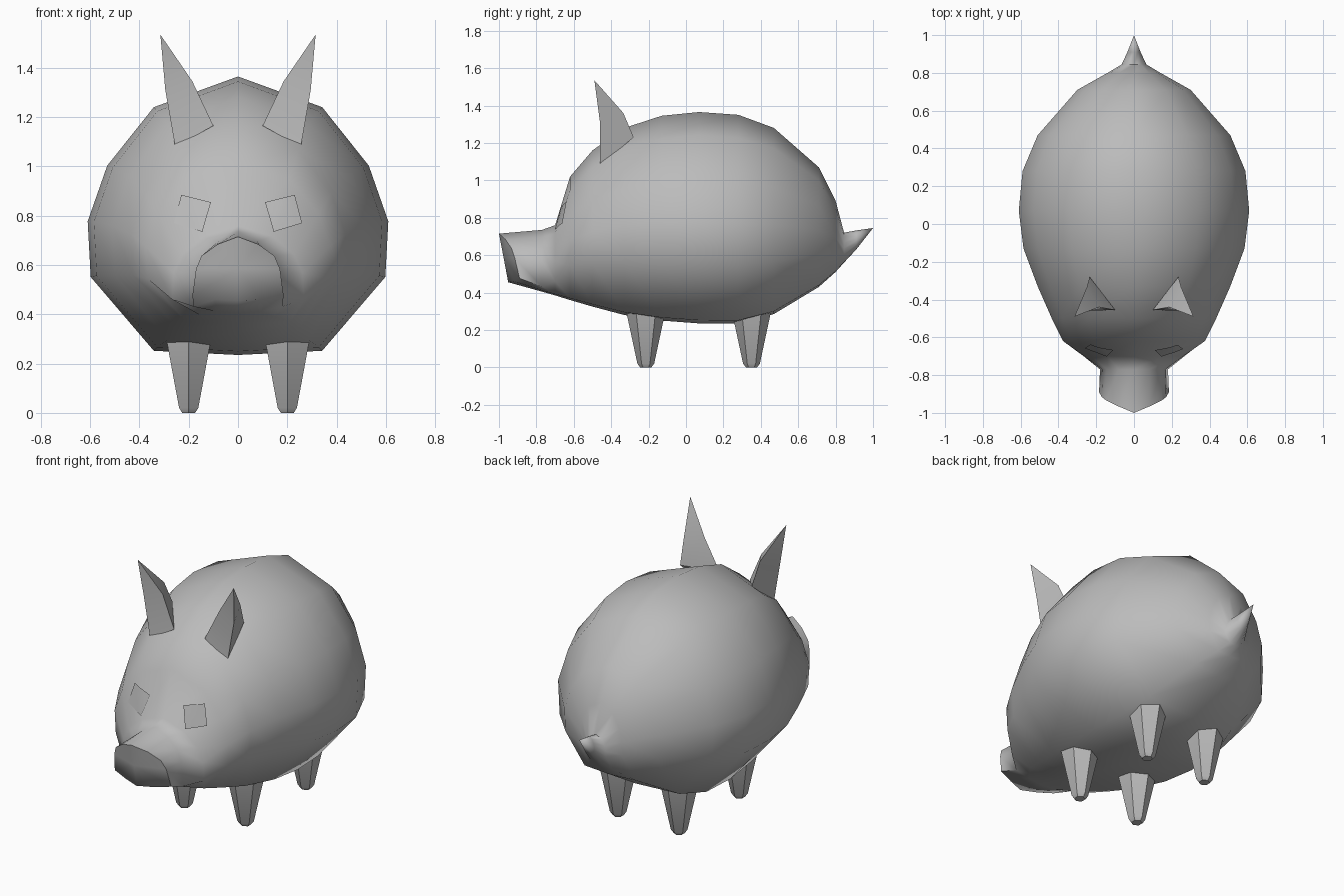
import bpy, math
from mathutils import Vector
from mathutils.bvhtree import BVHTree

if "Cube" in bpy.data.objects:
    bpy.data.objects.remove(bpy.data.objects["Cube"])

grey = bpy.data.materials.new("plain grey")
grey.diffuse_color = (0.5, 0.5, 0.5, 1)
grey.use_nodes = True
grey.node_tree.nodes["Principled BSDF"].inputs["Base Color"].default_value = grey.diffuse_color


def make(name, verts, faces, angle=50):
    mesh = bpy.data.meshes.new(name)
    mesh.from_pydata([tuple(v) for v in verts], [], faces)
    mesh.materials.append(grey)
    ob = bpy.data.objects.new(name, mesh)
    bpy.context.collection.objects.link(ob)
    bpy.ops.object.select_all(action='DESELECT')
    ob.select_set(True)
    bpy.context.view_layer.objects.active = ob
    bpy.ops.object.mode_set(mode='EDIT')
    bpy.ops.mesh.select_all(action='SELECT')
    bpy.ops.mesh.normals_make_consistent(inside=False)
    bpy.ops.object.mode_set(mode='OBJECT')
    bpy.ops.object.shade_smooth_by_angle(angle=math.radians(angle))
    return ob


def loft(rings, start, end):
    """Skin equal rings and fan both ends to a point."""
    n = len(rings[0])
    verts = [v for r in rings for v in r] + [start, end]
    faces = []
    for k in range(len(rings) - 1):
        for i in range(n):
            j = (i + 1) % n
            faces.append((k*n + i, k*n + j, (k+1)*n + j, (k+1)*n + i))
    last = (len(rings) - 1) * n
    for i in range(n):
        j = (i + 1) % n
        faces.append((j, i, len(verts) - 2))
        faces.append((last + i, last + j, len(verts) - 1))
    return verts, faces


# Half cross-sections (width, height fraction), top to bottom
ROUND = [(0, 1), (.56, .89), (.87, .68), (1, .48), (.98, .28), (.56, .015), (0, 0)]
SNOUT = [(0, 1), (.45, .88), (.8, .7), (.92, .5), (1, .08), (.5, .02), (0, 0)]


def section(y, bottom, top, width, snout=0):
    half = []
    for a, b in zip(ROUND, SNOUT):
        u = a[0] + (b[0] - a[0]) * snout
        v = a[1] + (b[1] - a[1]) * snout
        half.append((u * width, bottom + v * (top - bottom)))
    pts = half + [(-x, z) for x, z in half[-2:0:-1]]
    return [Vector((x, y, z)) for x, z in pts]


# Body with snout and tail: y, bottom, top, half width, snout blend
stations = [
    (-1.0, .455, .715, .185, 1), (-.77, .405, .735, .18, 1),
    (-.70, .385, .76, .27, .4), (-.62, .36, 1.02, .375),
    (-.50, .325, 1.16, .435), (-.33, .28, 1.28, .51),
    (-.13, .25, 1.345, .585), (.07, .235, 1.365, .61),
    (.28, .235, 1.35, .59), (.47, .285, 1.28, .51),
    (.71, .43, 1.07, .30), (.80, .51, .89, .14),
    (.845, .56, .72, .065), (.91, .63, .732, .035)]
rings = [section(*s) for s in stations]
for p in rings[0]:  # snout end sweeps back at the sides and below
    p.y += .35 * abs(p.x) + .19 * (.715 - p.z)
verts, faces = loft(rings, Vector((0, -.975, .585)), Vector((0, 1, .745)))
body = make("body", verts, faces, 65)
skin = BVHTree.FromPolygons(verts, faces)


# Legs: tapered posts with bevelled feet
def leg(name, cx, cy):
    def ring(r, z):
        return [Vector((cx + r * math.sin(i * math.tau / 6),
                        cy + r * math.cos(i * math.tau / 6), z)) for i in range(6)]
    v, f = loft([ring(.105, .30), ring(.045, .02), ring(.03, 0)],
                Vector((cx, cy, .30)), Vector((cx, cy, 0)))
    make(name, v, f, 35)


# Ears: bent three-sided horns
EAR_BASE = [(.10, -.455, 1.165), (.255, -.46, 1.08), (.235, -.28, 1.23)]
EAR_MID = [(.185, -.44, 1.345), (.295, -.46, 1.31), (.25, -.335, 1.36)]
EYE = [(.11, .855), (.23, .885), (.26, .77), (.145, .735)]

for side, s in (("left", -1), ("right", 1)):
    leg("front_leg_" + side, s * .2, -.215)
    leg("back_leg_" + side, s * .2, .35)

    def flip(p):
        return Vector((s * p[0], p[1], p[2]))
    base = [flip(p) for p in EAR_BASE]
    v, f = loft([base, [flip(p) for p in EAR_MID]],
                sum(base, Vector()) / 3, flip((.315, -.49, 1.535)))
    make("ear_" + side, v, f, 60)

    # Eyes: thin plates laid over the face
    n = 6
    a, b, c, d = [Vector((s * x, 0, z)) for x, z in EYE]
    v, f = [], []
    for i in range(n + 1):
        for j in range(n + 1):
            p = a.lerp(b, i / n).lerp(d.lerp(c, i / n), j / n)
            hit = skin.ray_cast(Vector((p.x, -2, p.z)), Vector((0, 1, 0)))[0]
            v.append(hit - Vector((0, .008, 0)))
            if i < n and j < n:
                k = i * (n + 1) + j
                f.append((k, k + 1, k + n + 2, k + n + 1))
    eye = make("eye_" + side, v, f)
    if eye.data.polygons[0].normal.y > 0:
        eye.data.flip_normals()
